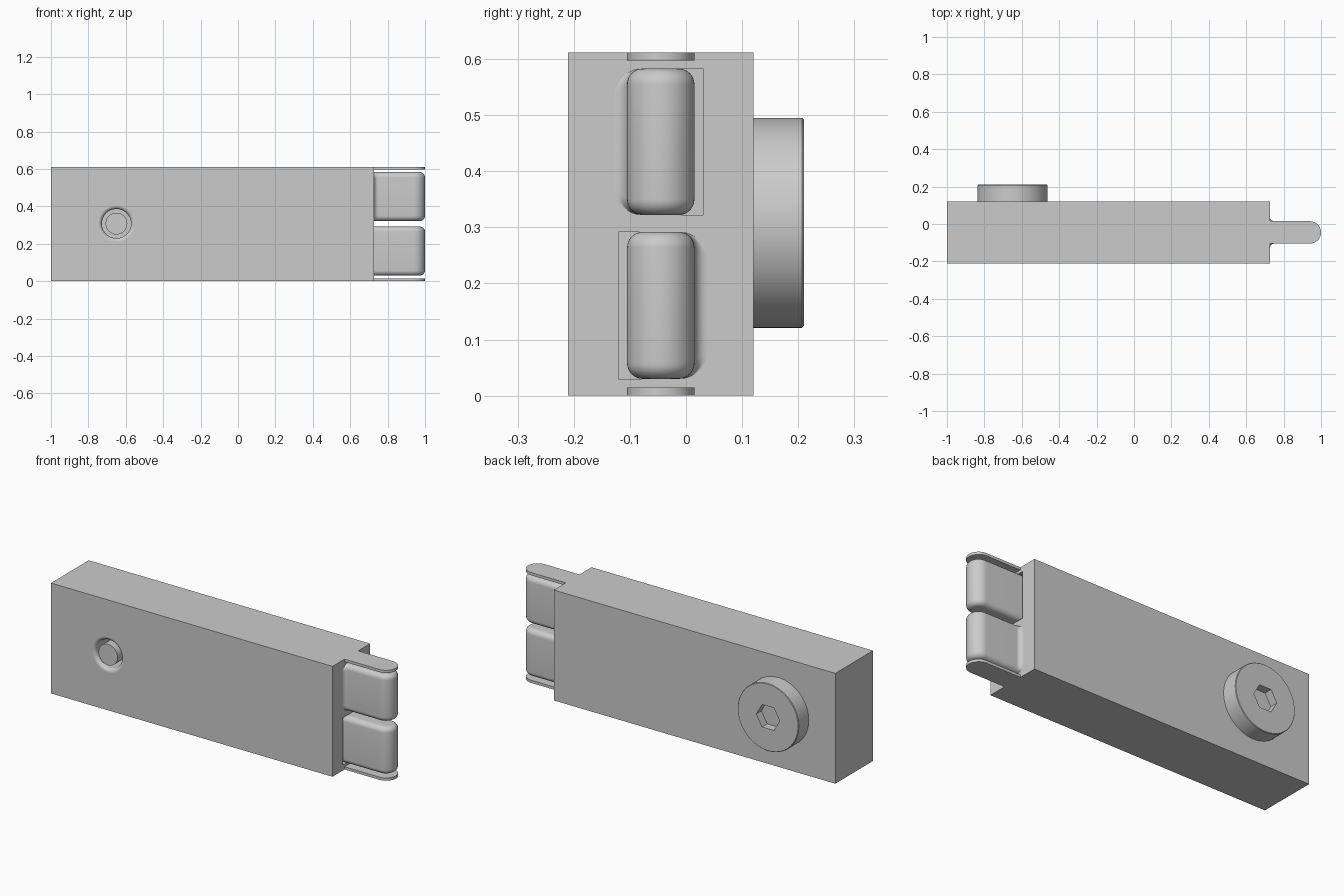
import bpy, bmesh, math
from mathutils import Matrix

if "Cube" in bpy.data.objects:
    bpy.data.objects.remove(bpy.data.objects["Cube"], do_unlink=True)

grey = bpy.data.materials.new("plain grey")
grey.use_nodes = True
grey.diffuse_color = (0.6, 0.6, 0.6, 1)
grey.node_tree.nodes["Principled BSDF"].inputs["Base Color"].default_value = grey.diffuse_color

FACE_X, FRONT, BACK, TOP = 0.727, -0.21, 0.12, 0.612
MID_Y, HALF = -0.045, 0.06          # tongue centre line and half thickness
BOLT_X, BOLT_Z = -0.65, 0.308


def finish(name, bm, helper=False):
    bmesh.ops.recalc_face_normals(bm, faces=bm.faces)
    mesh = bpy.data.meshes.new(name)
    bm.to_mesh(mesh)
    bm.free()
    mesh.materials.append(grey)
    obj = bpy.data.objects.new(name, mesh)
    bpy.context.collection.objects.link(obj)
    if helper:
        obj.hide_render = True
        obj.hide_set(True)
    return obj


def smooth(obj):
    bpy.ops.object.select_all(action="DESELECT")
    obj.select_set(True)
    bpy.context.view_layer.objects.active = obj
    bpy.ops.object.shade_smooth_by_angle(angle=math.radians(35))


def loft(name, rings, helper=False):
    """Closed solid through rings of equal point count."""
    bm = bmesh.new()
    loops = [[bm.verts.new(p) for p in ring] for ring in rings]
    n = len(loops[0])
    for a, b in zip(loops, loops[1:]):
        for i in range(n):
            j = (i + 1) % n
            bm.faces.new((a[i], a[j], b[j], b[i]))
    bm.faces.new(loops[0][::-1])
    bm.faces.new(loops[-1])
    return finish(name, bm, helper)


def box(name, x0, x1, y0, y1, z0, z1, helper=False):
    corners = [(x0, y0), (x1, y0), (x1, y1), (x0, y1)]
    return loft(name, [[(x, y, z) for x, y in corners] for z in (z0, z1)], helper)


def turned(name, profile, sides=64, helper=False):
    """Solid turned about the bolt axis from (radius, y) pairs."""
    turns = [2 * math.pi * i / sides for i in range(sides)]
    return loft(name, [[(BOLT_X + r * math.cos(a), y, BOLT_Z + r * math.sin(a))
                        for a in turns] for r, y in profile], helper)


def cut(obj, cutter):
    mod = obj.modifiers.new("cut", "BOOLEAN")
    mod.operation = "DIFFERENCE"
    mod.solver = "EXACT"
    mod.object = cutter


def tongue_ring(inset, z, root):
    """Outline with a half-round tip, shrunk by inset."""
    w = HALF - inset
    ring = [(root, MID_Y - w, z)]
    for i in range(25):
        a = -math.pi / 2 + math.pi * i / 24
        ring.append((1 - HALF + w * math.cos(a), MID_Y + w * math.sin(a), z))
    return ring + [(root, MID_Y + w, z)]


def tongue(name, z0, z1, r):
    """Rounded tongue sunk into the body."""
    steps = [math.pi / 2 * i / 8 for i in range(9)]
    low = [(r * (1 - math.sin(a)), z0 + r * (1 - math.cos(a))) for a in steps]
    high = [(i, z0 + z1 - z) for i, z in reversed(low)]
    smooth(loft(name, [tongue_ring(i, z, FACE_X - 0.09) for i, z in low + high]))


def root_fillet(name, z0, z1, side, size=0.023):
    """Concave blend on one side of a tongue root."""
    rings = []
    for k in range(9):
        a = math.pi / 2 * k / 8
        extra = size * (1 - math.sin(a))
        reach, r = HALF + extra, 0.028 + extra
        arc = [(reach - r + r * math.sin(t), r * (1 - math.cos(t)))
               for t in (math.pi / 2 * i / 8 for i in range(9))]
        pts = [(0, z0)] + [(d, z0 + h) for d, h in arc]
        pts += [(d, z1 - h) for d, h in reversed(arc)] + [(0, z1)]
        x = FACE_X + size * (1 - math.cos(a))
        rings.append([(x, MID_Y + side * d, z) for d, z in pts])
    smooth(loft(name, rings))


# Main block with a rounded-lip hole in the front
body = box("body_block", -1, FACE_X, FRONT, BACK, 0, TOP)
lip = [(0.098 - 0.02 * math.sin(a), FRONT + 0.02 * (1 - math.cos(a)))
       for a in (math.pi / 2 * i / 8 for i in range(9))]
cut(body, turned("hole_cutter", [(0.098, FRONT - 0.05)] + lip + [(0.078, 0.08)], helper=True))

# Two tongues, each with a blend on one side and a relief slot on the other
for label, z0, z1, side in (("lower", 0.03, 0.292, 1), ("upper", 0.322, 0.583, -1)):
    tongue(label + "_tongue", z0, z1, 0.028)
    root_fillet(label + "_tongue_fillet", z0, z1, side)
    edges = sorted((MID_Y, MID_Y - side * (HALF + 0.015)))
    cut(body, box(label + "_slot_cutter", FACE_X - 0.04, FACE_X + 0.1, *edges, z0, z1, True))
smooth(body)

# Thin guard plates above and below the tongues
for label, z0, z1 in (("bottom", 0, 0.015), ("top", 0.597, TOP)):
    smooth(loft(label + "_guard_plate", [tongue_ring(0, z, FACE_X) for z in (z0, z1)]))

# Bolt: tip in the front hole, wide head with hex socket at the back
smooth(turned("bolt_tip", [(0.058, FRONT), (0.058, 0.1)]))
head = turned("bolt_head", [(0.187, BACK), (0.187, 0.207), (0.184, 0.21)], 96)
cut(head, turned("hex_socket_cutter", [(0.072, 0.165), (0.072, 0.3)], 6, True))
smooth(head)
